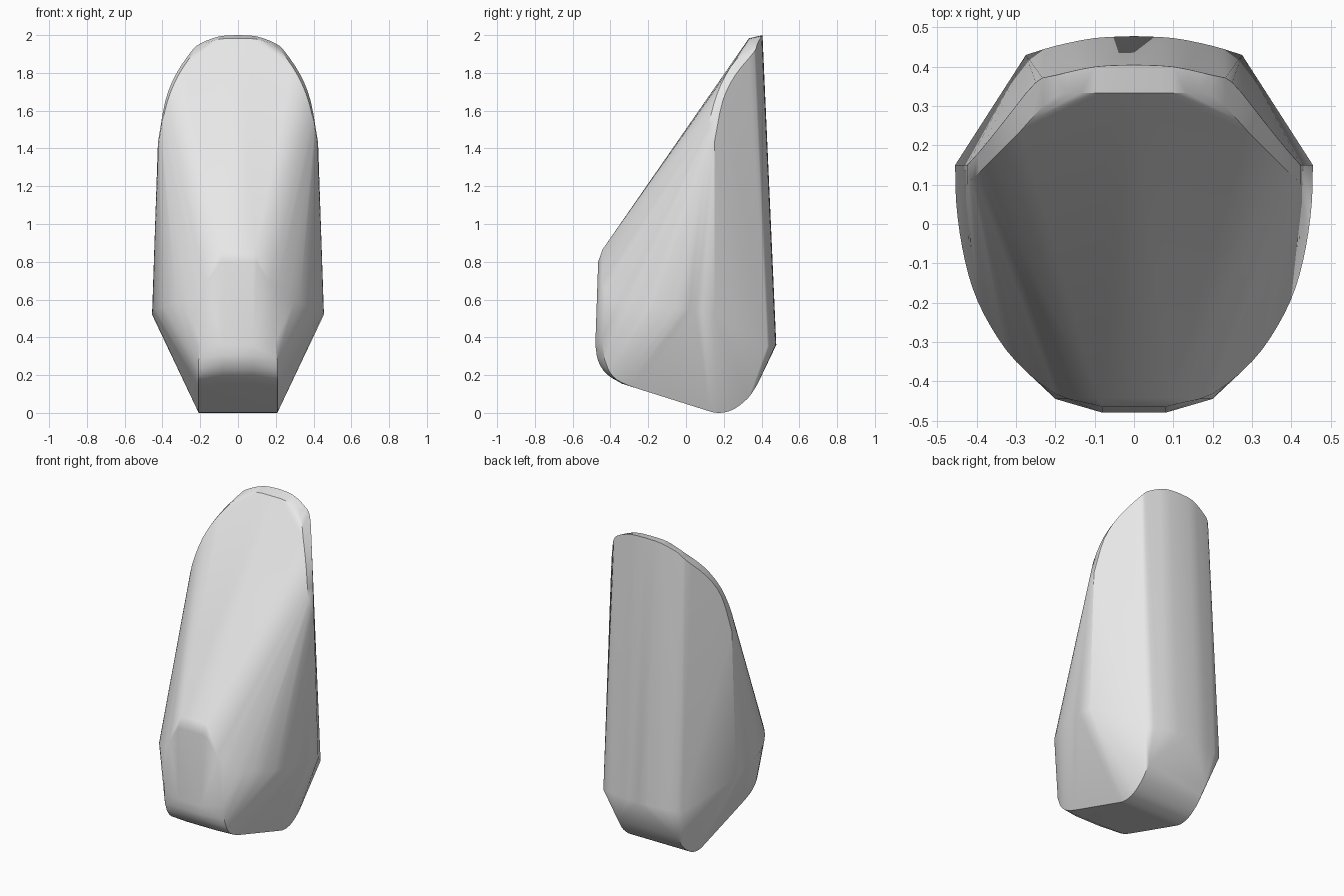
import bpy, bmesh, math
from mathutils import Vector

if "Cube" in bpy.data.objects:
    bpy.data.objects.remove(bpy.data.objects["Cube"], do_unlink=True)


def smooth_path(points, steps=3):
    """Catmull-Rom curve through the points."""
    p = [Vector(q) for q in points]
    p = [2 * p[0] - p[1]] + p + [2 * p[-1] - p[-2]]
    out = []
    for a, b, c, d in zip(p, p[1:], p[2:], p[3:]):
        for i in range(steps):
            t = i / steps
            out.append(0.5 * (2 * b + (c - a) * t + (2 * a - 5 * b + 4 * c - d) * t * t
                              + (3 * b - a - 3 * c + d) * t ** 3))
    return out + [p[-2]]


# Right-hand half of each outline, mirrored below
rear_rim = [(0, .405, 2), (.1, .4, 1.993), (.2, .378, 1.955), (.25, .36, 1.91),
            (.33, .262, 1.79), (.385, .194, 1.65), (.424, .15, 1.43)]
front_rim = [(0, .333, 1.983), (.1, .333, 1.978), (.2, .325, 1.94),
             (.29, .235, 1.83), (.36, .165, 1.69), (.405, .12, 1.52), (.423, .11, 1.38)]
belt = [(.455, .15, .52), (.452, .05, .54), (.437, -.06, .55), (.41, -.165, .56),
        (.365, -.26, .57), (.3, -.35, .59), (.2, -.432, .65), (.1, -.46, .79)]
back_foot = [(0, .478, .36), (.1, .473, .36), (.2, .453, .355), (.275, .43, .35)]
keel_edge = [(.208, -.43, .28), (.208, -.4, .21), (.208, -.34, .16), (.208, -.2, .11),
             (.208, .08, .022), (.208, .17, 0), (.208, .25, .018),
             (.208, .33, .08), (.208, .38, .155)]
keel_nose = [(.08, -.48, .36), (.08, -.465, .275), (.08, -.42, .205), (.08, -.34, .155)]
nose_corners = [(.09, -.442, .865), (.2, -.445, .38), (.08, -.465, .8)]

points = [Vector(p) for p in nose_corners]
for path in (rear_rim, front_rim, belt, back_foot, keel_edge, keel_nose):
    points += smooth_path(path)

# Skin the outlines into one closed shell
bm = bmesh.new()
for p in points:
    for side in (1, -1):
        bm.verts.new((p.x * side, p.y, p.z))
bmesh.ops.remove_doubles(bm, verts=bm.verts, dist=.001)
bmesh.ops.convex_hull(bm, input=bm.verts)
bmesh.ops.delete(bm, geom=[v for v in bm.verts if not v.link_faces], context='VERTS')
bmesh.ops.dissolve_limit(bm, angle_limit=math.radians(.8), verts=bm.verts, edges=bm.edges)
bmesh.ops.recalc_face_normals(bm, faces=bm.faces)
mesh = bpy.data.meshes.new("shell")
bm.to_mesh(mesh)
bm.free()
shell = bpy.data.objects.new("shell", mesh)
bpy.context.collection.objects.link(shell)

# Plain grey finish
grey = bpy.data.materials.new("plain grey")
grey.use_nodes = True
colour = (.8, .8, .8, 1)
grey.diffuse_color = colour
grey.node_tree.nodes["Principled BSDF"].inputs["Base Color"].default_value = colour
mesh.materials.append(grey)

# Soft shading with crisp rim, keel and side edges
bpy.ops.object.select_all(action='DESELECT')
shell.select_set(True)
bpy.context.view_layer.objects.active = shell
bpy.ops.object.shade_smooth_by_angle(angle=math.radians(30))
weighted = shell.modifiers.new("weighted_normals", 'WEIGHTED_NORMAL')
weighted.keep_sharp = True
